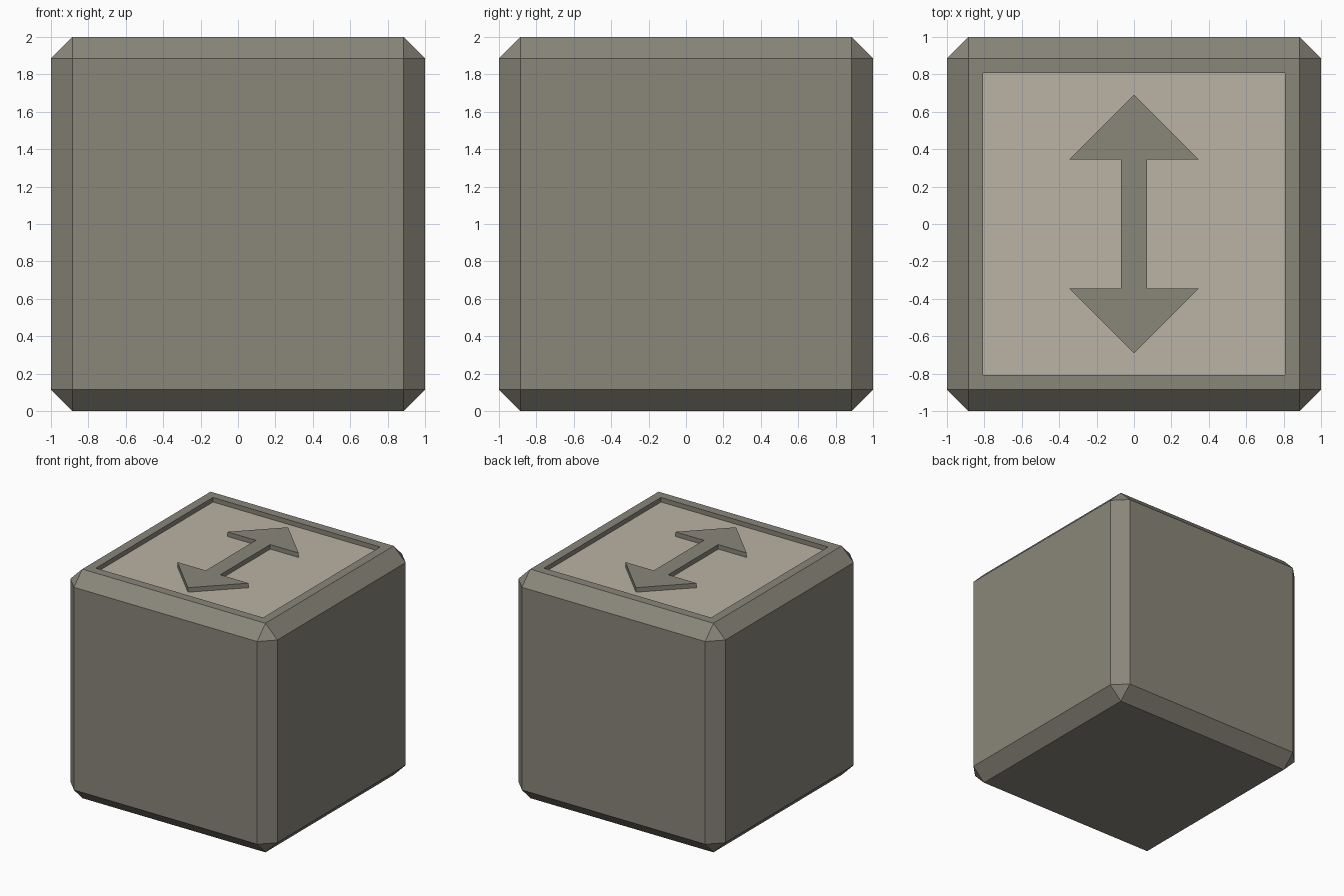
import bpy, bmesh
from mathutils import Vector

if "Cube" in bpy.data.objects:
    bpy.data.objects.remove(bpy.data.objects["Cube"])

CHAMFER, RIM, DEPTH = 0.115, 0.11, 0.04


def material(name, rgb):
    m = bpy.data.materials.new(name)
    m.diffuse_color = (*rgb, 1)
    m.use_nodes = True
    m.node_tree.nodes["Principled BSDF"].inputs["Base Color"].default_value = m.diffuse_color
    return m


def add_object(name, bm, mats):
    bmesh.ops.recalc_face_normals(bm, faces=bm.faces[:])
    mesh = bpy.data.meshes.new(name)
    bm.to_mesh(mesh)
    bm.free()
    for m in mats:
        mesh.materials.append(m)
    ob = bpy.data.objects.new(name, mesh)
    bpy.context.collection.objects.link(ob)
    return ob


stone = material("stone", (0.254, 0.238, 0.195))
pale = material("pale_stone", (0.497, 0.445, 0.371))

# Chamfered block
bm = bmesh.new()
bmesh.ops.create_cube(bm, size=2)
bmesh.ops.translate(bm, verts=bm.verts[:], vec=(0, 0, 1))
bmesh.ops.bevel(bm, geom=bm.edges[:], offset=CHAMFER, offset_type='OFFSET',
                segments=1, profile=0.5, affect='EDGES')

# Recessed pale panel in the top face
top = max(bm.faces, key=lambda f: f.calc_center_median().z)
bmesh.ops.inset_individual(bm, faces=[top], thickness=RIM)
panel = bmesh.ops.extrude_discrete_faces(bm, faces=[top])["faces"][0]
bmesh.ops.translate(bm, verts=panel.verts[:], vec=(0, 0, -DEPTH))
panel.material_index = 1
add_object("block", bm, [stone, pale])

# Raised double arrow, flush with the rim: half outline rotated half a turn
half = [(0.07, -0.345), (0.07, 0.345), (0.345, 0.345), (0, 0.69),
        (-0.345, 0.345), (-0.07, 0.345)]
outline = half[1:] + [(-x, -y) for x, y in half[1:]]
bm = bmesh.new()
face = bm.faces.new([bm.verts.new((x, y, 2 - DEPTH)) for x, y in outline])
ext = bmesh.ops.extrude_face_region(bm, geom=[face])["geom"]
bmesh.ops.translate(bm, vec=Vector((0, 0, DEPTH)),
                    verts=[v for v in ext if isinstance(v, bmesh.types.BMVert)])
add_object("double_arrow", bm, [stone])
